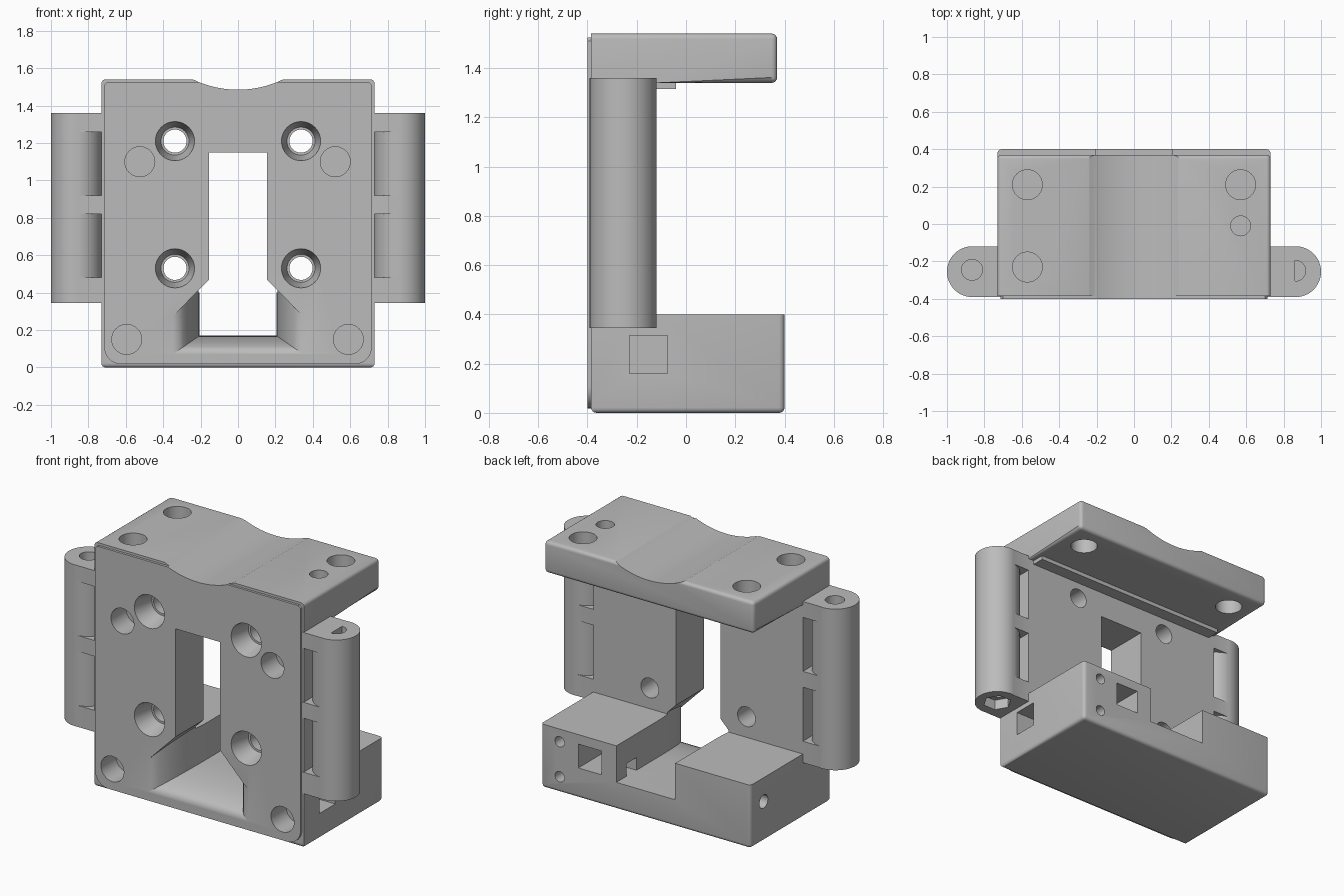
import bpy, bmesh
from math import cos, sin, pi, sqrt, radians

cube = bpy.data.objects.get("Cube")
if cube:
    bpy.data.objects.remove(cube, do_unlink=True)

grey = bpy.data.materials.new("plain grey")
grey.use_nodes = True
grey.diffuse_color = (0.5, 0.5, 0.5, 1)
grey.node_tree.nodes["Principled BSDF"].inputs["Base Color"].default_value = (0.5, 0.5, 0.5, 1)


def place(axis, p, d):
    u, v = p
    return {"x": (d, u, v), "y": (u, d, v), "z": (u, v, d)}[axis]


def prism(name, axis, pts, a, b, end_pts=None, bevel=0, bevel_rule=None):
    """Extrude a profile along an axis, optionally tapering to end_pts."""
    bm = bmesh.new()
    lo = [bm.verts.new(place(axis, p, a)) for p in pts]
    hi = [bm.verts.new(place(axis, p, b)) for p in (end_pts or pts)]
    bm.faces.new(lo)
    bm.faces.new(hi)
    for i in range(len(pts)):
        j = (i + 1) % len(pts)
        bm.faces.new((lo[i], lo[j], hi[j], hi[i]))
    bmesh.ops.recalc_face_normals(bm, faces=bm.faces)
    if bevel:
        edges = [e for e in bm.edges if e.is_convex and bevel_rule(e)]
        bmesh.ops.bevel(bm, geom=edges, offset=bevel, segments=4, profile=0.5, affect="EDGES")
    mesh = bpy.data.meshes.new(name)
    bm.to_mesh(mesh)
    bm.free()
    mesh.materials.append(grey)
    ob = bpy.data.objects.new(name, mesh)
    bpy.context.scene.collection.objects.link(ob)
    return ob


def rect(u0, u1, v0, v1):
    return [(u0, v0), (u1, v0), (u1, v1), (u0, v1)]


def ring(u, v, r, n=32):
    return [(u + r * cos(2 * pi * i / n), v + r * sin(2 * pi * i / n)) for i in range(n)]


def combine(target, tool, op):
    """Apply a boolean and discard the tool."""
    mod = target.modifiers.new(op.lower(), "BOOLEAN")
    mod.operation, mod.object, mod.solver = op, tool, "EXACT"
    bpy.context.view_layer.objects.active = target
    bpy.ops.object.modifier_apply(modifier=mod.name)
    bpy.data.objects.remove(tool, do_unlink=True)


def cut(axis, pts, a, b, end_pts=None):
    combine(body, prism("cutter", axis, pts, a, b, end_pts), "DIFFERENCE")


def add(axis, pts, a, b):
    combine(body, prism("extra", axis, pts, a, b), "UNION")


# C-shaped bracket body: base block, upright plate and top shelf
side = [(-.385, 0), (.4, 0), (.4, .4), (-.12, .4), (-.12, 1.34), (.37, 1.34), (.37, 1.54), (-.385, 1.54)]


def rounded(e):
    mid = (e.verts[0].co + e.verts[1].co) / 2
    return abs(mid.z - .4) > .01 and not (abs(mid.y + .12) < .01) and mid.y > -.3 or mid.z < .01


body = prism("bracket_body", "x", side, -.73, .73, bevel=.022, bevel_rule=rounded)

# Front rim plate with rounded lower corners
R = .09
corner = [(.715 - R + R * sin(t * pi / 16), .018 + R - R * cos(t * pi / 16)) for t in range(9)]
face = corner + [(.715, 1.51), (.70, 1.525)]
face += [(-x, z) for x, z in reversed(face)]
add("y", face, -.4, -.37)

# Ledge under the shelf
add("x", rect(-.2, -.04, 1.315, 1.36), -.69, .69)

# Hinge barrels joined to the plate by three tabs each
for s in (-1, 1):
    add("z", ring(s * .864, -.255, .136, 48), .345, 1.36)
    for z0, z1 in ((.345, .48), (.82, .92), (1.26, 1.36)):
        add("z", rect(min(s * .7, s * .864), max(s * .7, s * .864), -.39, -.121), z0, z1)

# Shallow scoop across the shelf top
cut("y", ring(0, 2.04, .555, 128), -.6, .6)

# Upright slot
cut("y", rect(-.155, .155, .44, 1.15), -.6, 0)

# Flared channel: horn plan, horn floor and sloped shoulders
horn = [1 - sqrt(1 - (i / 12) ** 2) for i in range(12)] + [.72, 1]
depth = [-.4 * i / 12 for i in range(12)] + [-.385, -.401]
plan = [(.205, .6)] + [(.205 + .145 * h, y) for h, y in zip(horn, depth)] + [(.35, -.5)]
plan += [(-x, y) for x, y in reversed(plan)]
floor = [(.6, .17)] + [(y, .17 - .1 * h) for h, y in zip(horn, depth)] + [(-.5, .07), (-.5, .6), (.6, .6)]
channel = prism("channel_cutter", "z", plan, .01, .8)
combine(channel, prism("floor_cutter", "x", floor, -.7, .7), "INTERSECT")
shoulders = [(-.4, .02), (.4, .02), (.4, .22), (.15, .475), (-.15, .475), (-.4, .22)]
combine(channel, prism("shoulder_cutter", "y", shoulders, -.7, .7), "INTERSECT")
combine(body, channel, "DIFFERENCE")

# Countersunk screw holes through the plate
for x in (-.337, .337):
    for z in (.53, 1.21):
        cut("y", ring(x, z, .062), -.5, 0)
        cut("y", ring(x, z, .107), -.41, -.27, ring(x, z, .075))

# Blind round pockets in the front
for x, z in ((-.525, 1.1), (.52, 1.1), (-.595, .15), (.59, .15)):
    cut("y", ring(x, z, .08), -.5, -.25)

# Shelf holes
for x, y, r, z0 in ((-.57, .21, .08, 1.2), (.57, .21, .08, 1.2), (-.57, -.23, .08, 1.4), (.57, -.01, .053, 1.4)):
    cut("z", ring(x, y, r), z0, 1.7)

# Hinge bores: round on one side, half-round and hex socket on the other
cut("z", ring(-.866, -.245, .056), .45, 1.5)
half = [(.862 + .056 * cos(t), -.25 + .056 * sin(t)) for t in (pi * (i / 12 - .5) for i in range(13))]
cut("z", half, 1.25, 1.5)
cut("z", ring(.864, -.255, .085, 6), .2, .41)
cut("z", ring(.864, -.255, .045), .2, .6)

# Base block pockets
cut("x", rect(-.23, -.075, .16, .315), .42, .9)
cut("y", rect(.31, .47, .19, .34), .02, .6)
cut("x", rect(.2, .3, .17, .25), .1, .36)
for z in (.1, .32):
    cut("y", ring(.6, z, .033, 24), .2, .6)
cut("x", ring(.27, .25, .042, 24), -.9, -.5)

# Smooth curved walls, keep edges sharp
bpy.ops.object.select_all(action="DESELECT")
body.select_set(True)
bpy.context.view_layer.objects.active = body
bpy.ops.object.shade_smooth_by_angle(angle=radians(30))
